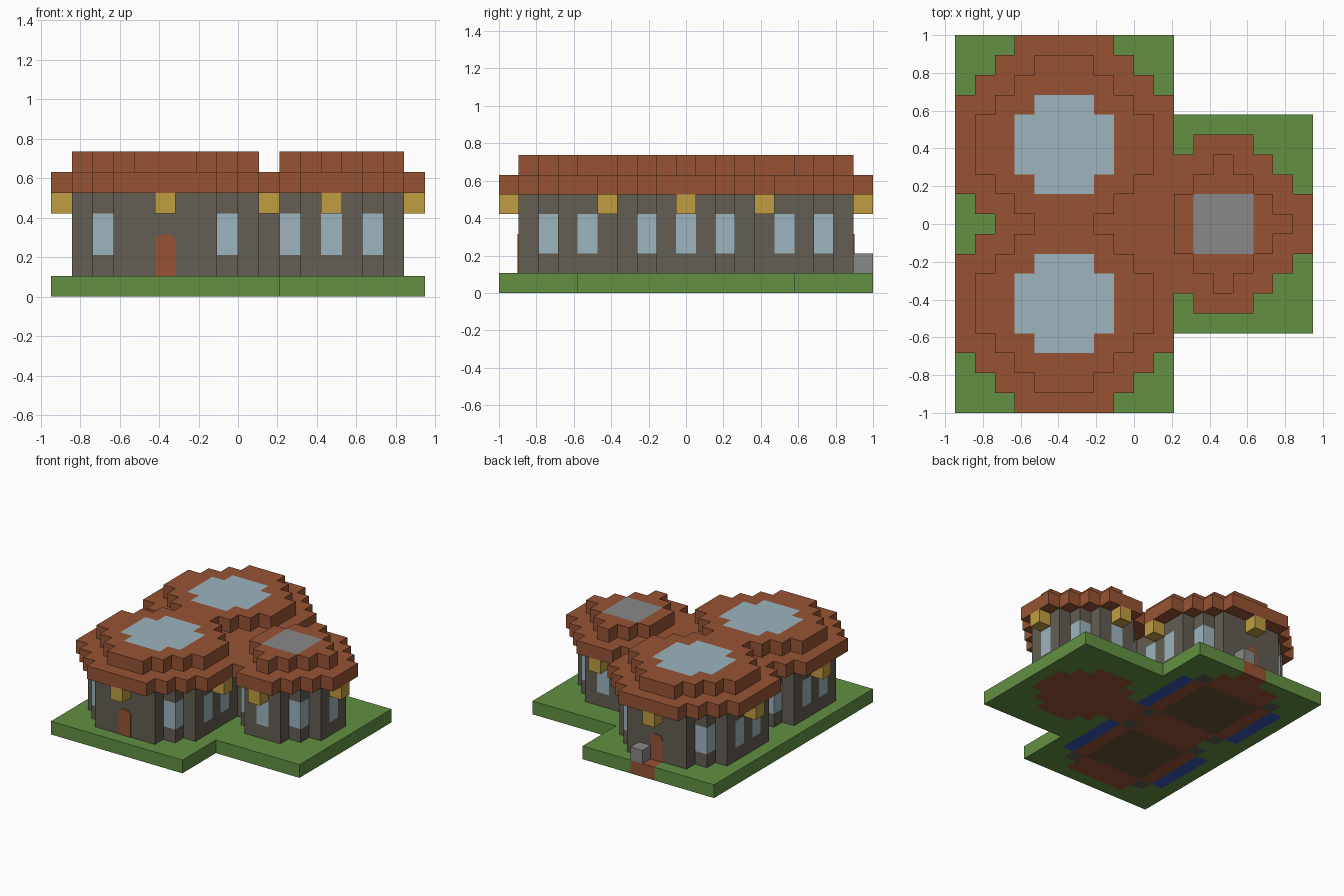
import bpy, bmesh, math

if "Cube" in bpy.data.objects:
    bpy.data.objects.remove(bpy.data.objects["Cube"])

U = 2 / 19                      # one block


def material(name, r, g, b):
    lin = [((c / 255 + 0.055) / 1.055) ** 2.4 for c in (r, g, b)] + [1]
    m = bpy.data.materials.new(name)
    m.use_nodes = True
    m.diffuse_color = lin
    m.node_tree.nodes["Principled BSDF"].inputs["Base Color"].default_value = lin
    return m


GRASS = material("grass green", 98, 144, 66)
CLAY = material("clay brown", 151, 84, 52)
GLASS = material("pale glass", 157, 181, 190)
STONE = material("wall stone", 99, 93, 83)
GREY = material("smooth grey", 136, 136, 136)
LAMP = material("lamp yellow", 192, 157, 66)
WOOD = material("floor wood", 108, 82, 54)
BLUE = material("deep blue", 54, 87, 185)


def finish(name, bm, mat):
    bmesh.ops.remove_doubles(bm, verts=bm.verts, dist=1e-5)
    bmesh.ops.recalc_face_normals(bm, faces=bm.faces)
    mesh = bpy.data.meshes.new(name)
    bm.to_mesh(mesh)
    bm.free()
    mesh.materials.append(mat)
    ob = bpy.data.objects.new(name, mesh)
    bpy.context.collection.objects.link(ob)
    return ob


def slab(name, cells, z0, z1, mat):
    """Extrude a set of grid cells from layer z0 up to layer z1."""
    bm = bmesh.new()

    def face(*pts):
        bm.faces.new([bm.verts.new(((x - 9) * U, (y - 9.5) * U, z * U)) for x, y, z in pts])

    for i, j in cells:
        ring = [(i, j), (i + 1, j), (i + 1, j + 1), (i, j + 1)]
        face(*[(x, y, z1) for x, y in ring])
        face(*[(x, y, z0) for x, y in reversed(ring)])
        beside = [(i, j - 1), (i + 1, j), (i, j + 1), (i - 1, j)]
        for k, other in enumerate(beside):
            if other not in cells:
                a, b = ring[k], ring[(k + 1) % 4]
                face((*a, z0), (*b, z0), (*b, z1), (*a, z1))
    return finish(name, bm, mat)


def block(x0, x1, y0, y1):
    return {(i, j) for i in range(x0, x1 + 1) for j in range(y0, y1 + 1)}


def octagon(centre, radius, cut):
    cx, cy = centre
    return {(i, j) for i, j in block(cx - radius, cx + radius, cy - radius, cy + radius)
            if abs(i - cx) + abs(j - cy) <= cut}


def around(centre, offsets):
    return {(centre[0] + a, centre[1] + b) for a, b in offsets}


FRONT, BACK, WING = (5, 5), (5, 13), (13, 9)
HALLS = (FRONT, BACK)
corners = lambda d: {(a, b) for a in (-d, d) for b in (-d, d)}

# Footprint of the rooms and its outer ring
rooms = octagon(WING, 3, 4) | block(8, 10, 8, 10)
for c in HALLS:
    rooms |= octagon(c, 4, 6)
ring = {(i, j) for i, j in rooms
        if not {(i + 1, j), (i - 1, j), (i, j + 1), (i, j - 1)} <= rooms}

# Ground and coloured floor
wood, blue, stone = set(), set(), set()
for cx, cy in HALLS:
    wood |= block(cx - 2, cx + 2, cy - 2, cy + 2)
    for side in (-4, 4):
        blue |= block(cx + side, cx + side, cy - 2, cy + 2)
    stone |= around((cx, cy), corners(3))
path = block(5, 6, 18, 18)
land = block(0, 10, 0, 18) | block(11, 17, 4, 14)
slab("grass", land - rooms - path, 0, 1, GRASS)
slab("room_floor", (rooms - wood - blue - stone) | path, 0, 1, CLAY)
slab("hall_floors", wood, 0, 1, WOOD)
slab("side_footings", blue, 0, 1, BLUE)
slab("corner_footings", stone, 0, 1, STONE)

# Walls and windows
windows = around(WING, corners(2) | {(0, 3), (0, -3), (3, 0)})
for c in HALLS:
    windows |= around(c, corners(3) | {(a, b) for a in (-4, 4) for b in (-1, 1)})
windows &= ring
slab("walls", ring - windows, 1, 5, STONE)
slab("window_sills", windows, 1, 2, STONE)
slab("windows", windows, 2, 4, GLASS)
slab("window_lintels", windows, 4, 5, STONE)

# Roof: broad eaves, then a smaller raised tier with skylights
eaves = octagon(WING, 4, 5)
tier, skylights = set(), set()
for c in HALLS:
    eaves |= octagon(c, 5, 7)
    tier |= octagon(c, 4, 5)
    skylights |= octagon(c, 2, 3)
hatch = block(12, 14, 8, 10)
tier |= {(i, j) for i, j in octagon(WING, 3, 3) if i > 10}
slab("eaves", eaves, 5, 6, CLAY)
slab("upper_roof", tier - skylights - hatch, 6, 7, CLAY)
slab("skylights", skylights, 6, 7, GLASS)
slab("wing_roof_panel", hatch, 6, 7, GREY)

# Lamps under the eaves
lamps = around(WING, {(4, 0), (0, 4), (0, -4)}) | {(5, 0), (5, 18)}
for c in HALLS:
    lamps |= around(c, {(-5, 0), (5, 0)})
slab("lamps", lamps, 4, 5, LAMP)

# Block beside the back door
slab("door_step_block", {(6, 18)}, 1, 2, GREY)


# Round-topped doors as thin plates
def door(name, y, out):
    cx, half, r = -3.5 * U, U / 2, U * 0.4
    outline = [(cx - half, U), (cx + half, U)]
    for side, start in ((1, 0), (-1, 90)):
        for k in range(5):
            a = math.radians(start + k * 22.5)
            outline.append((cx + side * (half - r) + r * math.cos(a),
                            3 * U - r + r * math.sin(a)))
    bm = bmesh.new()
    f = bm.faces.new([bm.verts.new((x, y, z)) for x, z in outline])
    new = bmesh.ops.extrude_face_region(bm, geom=[f])["geom"]
    bmesh.ops.translate(bm, vec=(0, out * 0.005, 0),
                        verts=[v for v in new if isinstance(v, bmesh.types.BMVert)])
    finish(name, bm, CLAY)


door("front_door", -8.5 * U, -1)
door("back_door", 8.5 * U, 1)
